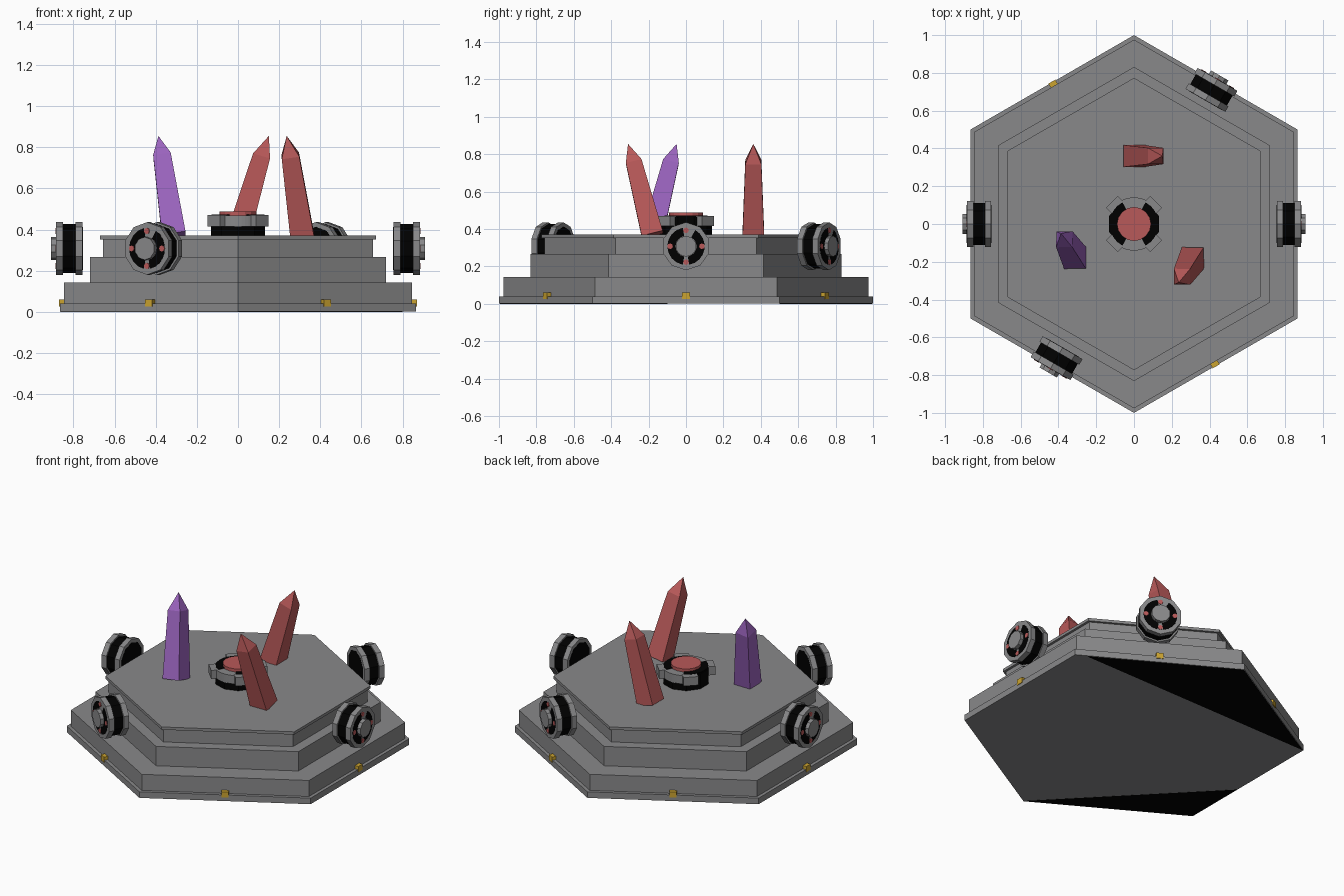
import bpy, bmesh, math
from mathutils import Vector, Matrix

if "Cube" in bpy.data.objects:
    bpy.data.objects.remove(bpy.data.objects["Cube"])


def mat(name, r, g, b):
    m = bpy.data.materials.new(name)
    m.diffuse_color = (r, g, b, 1)
    m.use_nodes = True
    m.node_tree.nodes["Principled BSDF"].inputs["Base Color"].default_value = m.diffuse_color
    return m


GREY = mat("stone grey", 0.25, 0.25, 0.255)
BLACK = mat("black", 0.0, 0.0, 0.0)
RED = mat("crystal red", 0.48, 0.1, 0.1)
PURPLE = mat("crystal purple", 0.33, 0.127, 0.52)
GOLD = mat("gold", 0.6, 0.37, 0.03)


def finish(name, bm, material, matrix=Matrix()):
    bmesh.ops.recalc_face_normals(bm, faces=bm.faces[:])
    me = bpy.data.meshes.new(name)
    bm.to_mesh(me)
    bm.free()
    me.materials.append(material)
    ob = bpy.data.objects.new(name, me)
    ob.matrix_world = matrix
    bpy.context.collection.objects.link(ob)
    return ob


def prism(name, n, r, z0, z1, material, matrix=Matrix(), phase=0.0):
    bm = bmesh.new()
    bmesh.ops.create_cone(bm, cap_ends=True, segments=n, radius1=r, radius2=r, depth=z1 - z0,
                          matrix=Matrix.Translation((0, 0, (z0 + z1) / 2)) @ Matrix.Rotation(phase, 4, 'Z'))
    return finish(name, bm, material, matrix)


def box(name, size, loc, material, matrix=Matrix()):
    bm = bmesh.new()
    bmesh.ops.create_cube(bm, size=1, matrix=Matrix.Translation(loc) @ Matrix.Diagonal((*size, 1)))
    return finish(name, bm, material, matrix)


def arc_plate(name, r0, r1, a0, a1, z0, z1, material, matrix=Matrix()):
    # curved flat plate spanning angles a0..a1
    bm = bmesh.new()
    n = 8
    angs = [math.radians(a0 + (a1 - a0) * i / n) for i in range(n + 1)]
    pts = [(r1, a) for a in angs] + [(r0, a) for a in reversed(angs)]
    vs = [bm.verts.new((r * math.cos(a), r * math.sin(a), z0)) for r, a in pts]
    quads = [bm.faces.new((vs[i], vs[i + 1], vs[2 * n - i], vs[2 * n + 1 - i])) for i in range(n)]
    ext = bmesh.ops.extrude_face_region(bm, geom=quads)
    up = [v for v in ext["geom"] if isinstance(v, bmesh.types.BMVert)]
    bmesh.ops.translate(bm, verts=up, vec=(0, 0, z1 - z0))
    return finish(name, bm, material, matrix)


def wedge(name, pts, z0, z1, material):
    # thin flat polygon plate
    bm = bmesh.new()
    f = bm.faces.new([bm.verts.new((x, y, z0)) for x, y in pts])
    ext = bmesh.ops.extrude_face_region(bm, geom=[f])
    up = [v for v in ext["geom"] if isinstance(v, bmesh.types.BMVert)]
    bmesh.ops.translate(bm, verts=up, vec=(0, 0, z1 - z0))
    return finish(name, bm, material)


# stepped hexagonal base, points on the y axis
H = math.cos(math.pi / 6)
for name, apothem, z0, z1 in (("base_skirt", 0.866, 0.001, 0.04), ("base_step", 0.845, 0.04, 0.143),
                              ("middle_step", 0.72, 0.143, 0.267), ("upper_step", 0.655, 0.267, 0.352),
                              ("top_slab", 0.67, 0.352, 0.37)):
    prism(name, 6, apothem / H, z0, z1, GREY)

# black areas on the underside
wedge("underside_back", ((0.8, 0.53), (-0.86, 0.5), (0, 0.995)), 0, 0.002, BLACK)
wedge("underside_front", ((0, -0.995), (-0.862, -0.1), (-0.862, -0.495)), 0, 0.002, BLACK)

# gold clips on all six sides
for i in range(6):
    box(f"gold_clip_{i}", (0.028, 0.042, 0.036), (0.856, 0, 0.043), GOLD,
        Matrix.Rotation(math.radians(60 * i), 4, 'Z'))

# spool wheels on four sides, local z points outward
for ang in (0, 60, 180, 240):
    M = (Matrix.Rotation(math.radians(ang), 4, 'Z') @ Matrix.Translation((0.82, 0, 0.308))
         @ Matrix.Rotation(math.pi / 2, 4, 'Z') @ Matrix.Rotation(math.pi / 2, 4, 'X'))
    tag = f"_{ang}"
    prism("spool_core" + tag, 10, 0.118, -0.032, 0.032, BLACK, M)
    prism("spool_outer_disc" + tag, 10, 0.128, 0.030, 0.064, GREY, M)
    prism("spool_inner_disc" + tag, 10, 0.128, -0.064, -0.030, GREY, M)
    prism("spool_hub" + tag, 10, 0.056, 0.060, 0.088, GREY, M)
    # black face slots on the outer disc, dark disc on the inner side
    for k, (a0, a1) in enumerate(((100, 260), (280, 420))):
        arc_plate(f"spool_slot{tag}_{k}", 0.056, 0.1, a0, a1, 0.063, 0.0655, BLACK, M)
    prism("spool_back_plate" + tag, 10, 0.105, -0.0655, -0.06, BLACK, M)
    for k in range(4):
        a = k * math.pi / 2
        prism(f"spool_light{tag}_{k}", 8, 0.015, 0.06, 0.068, RED,
              M @ Matrix.Translation((0.085 * math.cos(a), 0.085 * math.sin(a), 0)))

# central button: black body, grey front and back segments, grey diagonal blocks
prism("button_core", 10, 0.138, 0.37, 0.465, BLACK)
for k, a in enumerate((90, 270)):
    arc_plate(f"button_segment_{k}", 0.085, 0.141, a - 28, a + 28, 0.415, 0.469, GREY)
for k, a in enumerate((0, 180)):
    arc_plate(f"button_slot_{k}", 0.085, 0.13, a - 62, a + 62, 0.464, 0.472, BLACK)
for k in range(4):
    box(f"button_block_{k}", (0.05, 0.088, 0.055), (0.141, 0, 0.443), GREY,
        Matrix.Rotation(math.radians(45 + 90 * k), 4, 'Z'))
prism("button_cap", 16, 0.09, 0.46, 0.488, RED)


# square tapered crystals leaning around the centre
def crystal(name, ang, material):
    R = Matrix.Rotation(math.radians(ang), 3, 'Z')
    base, tip = R @ Vector((0, 0.36, 0.37)), R @ Vector((0.15, 0.36, 0.855))
    d = R @ Vector((0.143, 0, 0.485))
    L = d.length
    bm = bmesh.new()
    rings = []
    for h, z in ((0.058, 0), (0.043, L * 0.8)):
        rings.append([bm.verts.new((h * x, h * y, z)) for x, y in ((-1, -1), (1, -1), (1, 1), (-1, 1))])
    M = Matrix.Translation(base) @ Vector((0, 0, 1)).rotation_difference(d).to_matrix().to_4x4()
    top = bm.verts.new(M.inverted() @ tip)
    bm.faces.new(rings[0])
    for i in range(4):
        j = (i + 1) % 4
        bm.faces.new((rings[0][i], rings[0][j], rings[1][j], rings[1][i]))
        bm.faces.new((rings[1][i], rings[1][j], top))
    finish(name, bm, material, M)


crystal("back_crystal", 0, RED)
crystal("right_crystal", -120, RED)
crystal("left_crystal", 120, PURPLE)
